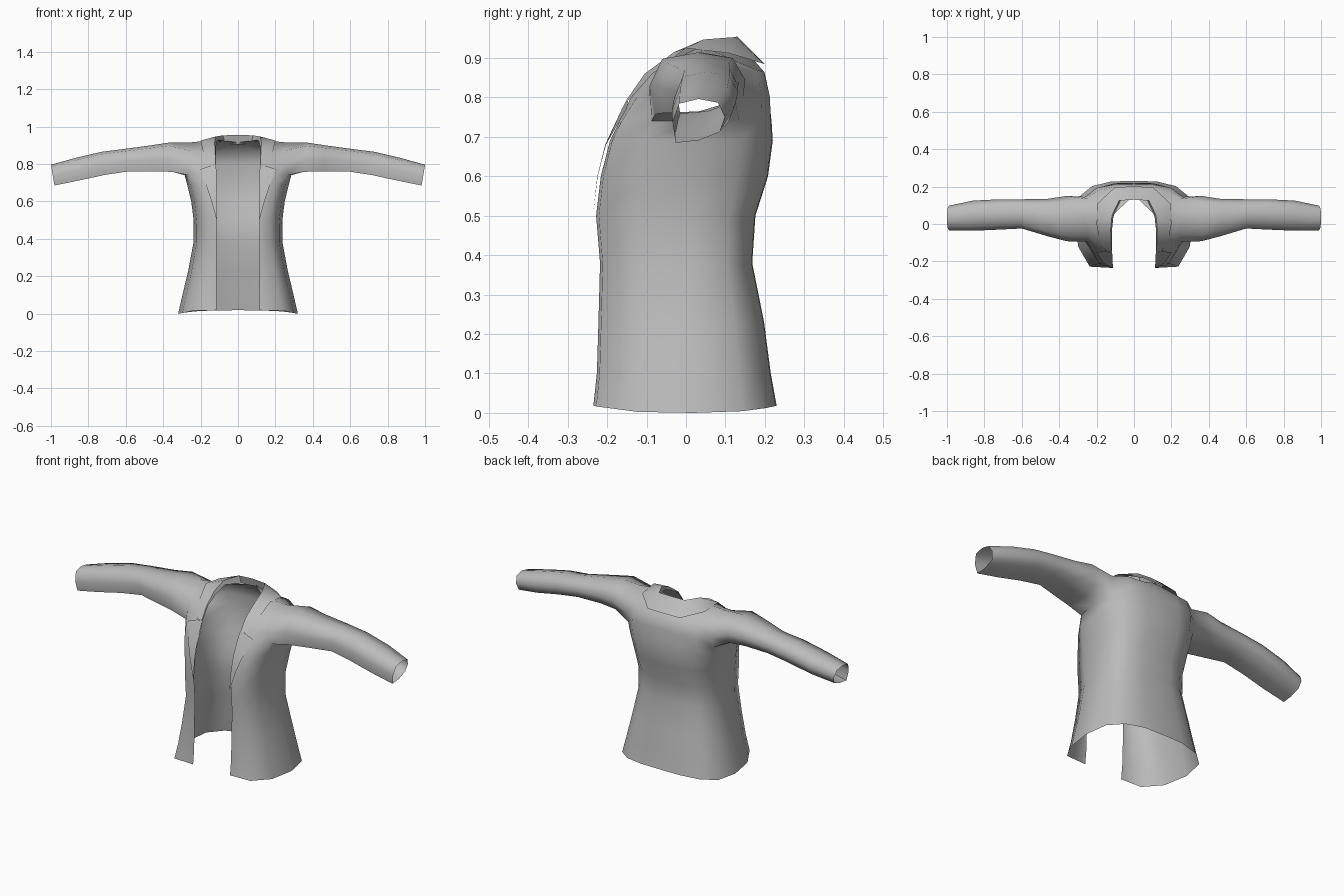
import bpy, bmesh, math

cube = bpy.data.objects.get("Cube")
if cube:
    bpy.data.objects.remove(cube, do_unlink=True)

# Single cloth colour
cloth = bpy.data.materials.new("grey cloth")
cloth.use_nodes = True
GREY = (0.5, 0.5, 0.5, 1)
cloth.diffuse_color = GREY
cloth.node_tree.nodes["Principled BSDF"].inputs["Base Color"].default_value = GREY


def finish(name, bm, angle=50):
    """Turn a half mesh into a mirrored, smooth shaded object."""
    bmesh.ops.remove_doubles(bm, verts=bm.verts, dist=0.0005)
    bmesh.ops.recalc_face_normals(bm, faces=bm.faces)
    mesh = bpy.data.meshes.new(name)
    bm.to_mesh(mesh)
    bm.free()
    mesh.materials.append(cloth)
    ob = bpy.data.objects.new(name, mesh)
    bpy.context.collection.objects.link(ob)
    mirror = ob.modifiers.new("Mirror", 'MIRROR')
    mirror.merge_threshold = 0.001
    bpy.ops.object.select_all(action='DESELECT')
    bpy.context.view_layer.objects.active = ob
    ob.select_set(True)
    bpy.ops.object.shade_smooth_by_angle(angle=math.radians(angle))
    return ob


def bridge(bm, a, b, closed=False, skip=()):
    """Join two equal rows of vertices with quads."""
    n = len(a)
    for i in range(n if closed else n - 1):
        if i not in skip:
            j = (i + 1) % n
            bm.faces.new((a[i], a[j], b[j], b[i]))


def strip(name, rows):
    bm = bmesh.new()
    rows = [[bm.verts.new(p) for p in row] for row in rows]
    for a, b in zip(rows, rows[1:]):
        bridge(bm, a, b)
    return finish(name, bm)


# Body: each row runs from the front opening round the side to the back centre
X_FRAC = (0, 0.74, 0.93, 1, 0.93, 0.70, 0.38, 0)
Y_FRAC = (-1, -0.97, -0.52, 0.08, 0.62, 0.88, 0.99, 1)
LEVELS = (  # height, half width, front depth, back depth
    (0.0, 0.32, 0.235, 0.230), (0.10, 0.297, 0.226, 0.215),
    (0.23, 0.266, 0.222, 0.198), (0.38, 0.238, 0.218, 0.168),
    (0.50, 0.237, 0.228, 0.176), (0.60, 0.250, 0.216, 0.208),
    (0.69, 0.272, 0.193, 0.220), (0.74, 0.285, 0.168, 0.217))

bm = bmesh.new()
rows = []
for z, w, front, back in LEVELS:
    row = []
    for i, (fx, fy) in enumerate(zip(X_FRAC, Y_FRAC)):
        x = 0.115 if i == 0 else w * fx
        y = fy * (front if fy < 0 else back)
        # The hem rises slightly at front and back
        rise = 0.018 * abs(fy) ** 3 if z == 0 else 0
        row.append(bm.verts.new((x, y, z + rise)))
    rows.append(row)

# Chest and shoulder rows: front panel, armhole gap, back panel
UPPER = (
    ((.12, -.14, .80), (.19, -.125, .80), (.25, -.095, .80), (.28, .02, .80),
     (.262, .145, .80), (.20, .193, .80), (.10, .213, .80), (0, .21, .80)),
    ((.12, -.10, .86), (.19, -.08, .86), (.245, -.06, .87), (.27, .02, .86),
     (.255, .135, .87), (.19, .180, .87), (.10, .198, .865), (0, .20, .86)),
    ((.12, .04, .93), (.19, .04, .922), (.265, .04, .914), (.265, .04, .914),
     (.265, .04, .914), (.19, .04, .922), (.12, .04, .93), (0, .155, .915)))
for pts in UPPER:
    rows.append([bm.verts.new(p) for p in pts])
for k, (a, b) in enumerate(zip(rows, rows[1:])):
    bridge(bm, a, b, skip=(2, 3) if k >= 7 else ())

# Sleeve: rings continue from the armhole rim to the open cuff
under, low, high, top = rows[7:11]
ring = [under[3], under[2], low[2], high[2], top[2], high[4], low[4], under[4]]
RING = ((.5, 0), (.06, .06), (0, .5), (.13, .9), (.5, 1), (.87, .9), (1, .5), (.9, .1))
SLEEVE = (  # x, bottom, top, front, back
    (0.36, 0.746, 0.914, -0.092, 0.150), (0.46, 0.750, 0.899, -0.066, 0.135),
    (0.60, 0.750, 0.880, -0.024, 0.132), (0.72, 0.732, 0.865, -0.030, 0.132),
    (0.86, 0.702, 0.832, -0.036, 0.125), (0.99, 0.676, 0.796, -0.034, 0.098))
for x, zb, zt, yf, yb in SLEEVE:
    new = [bm.verts.new((x + 0.02 * (fz - 0.5), yf + (yb - yf) * fy,
                         zb + (zt - zb) * fz + 0.03 * fy * (1 - fz)))
           for fy, fz in RING]
    bridge(bm, ring, new, closed=True)
    ring = new
# Unused armhole points
bmesh.ops.delete(bm, geom=[v for v in bm.verts if not v.link_faces], context='VERTS')
finish("jacket_body_and_sleeves", bm, 60)

# Collar: neck seam, folded top edge, outer falling edge
strip("collar", (
    ((0, .150, .905), (.07, .13, .91), (.11, .04, .925), (.118, -.035, .895),
     (.118, -.10, .855), (.118, -.14, .80)),
    ((0, .130, .955), (.08, .125, .953), (.118, .045, .947), (.125, -.03, .915),
     (.122, -.105, .86), (.12, -.15, .795)),
    ((0, .200, .885), (.10, .198, .885), (.195, .11, .912), (.20, .0, .925),
     (.185, -.085, .86), (.15, -.145, .793))))

# Lapels: opening edge against the pointed outer edge
strip("lapels", (
    ((.118, -.150, .795), (.116, -.163, .77), (.114, -.205, .68),
     (.113, -.225, .60), (.112, -.236, .50)),
    ((.150, -.147, .79), (.202, -.150, .772), (.168, -.203, .68),
     (.142, -.224, .60), (.114, -.236, .50))))
